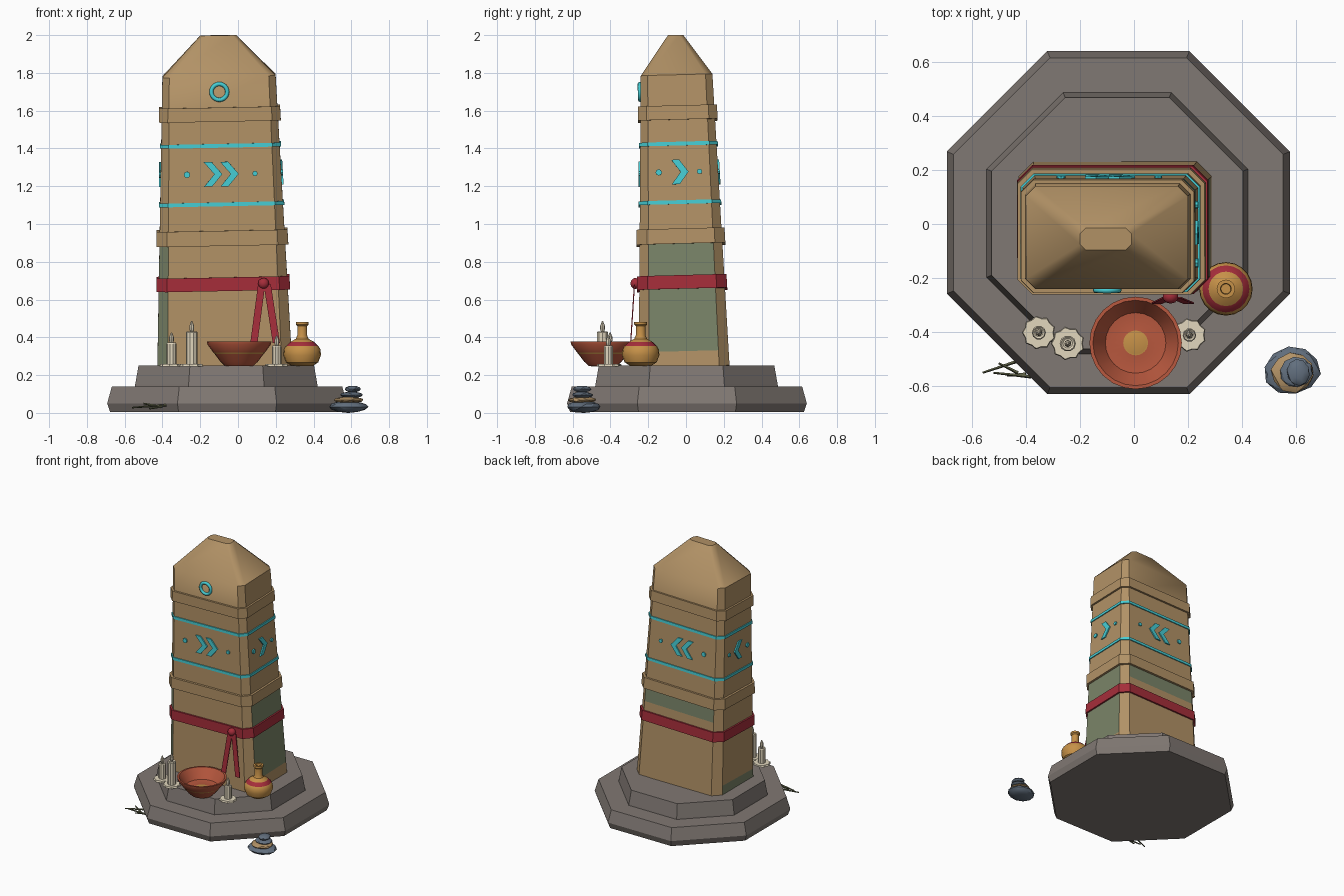
import bpy, bmesh, math, random
from mathutils import Matrix, Vector

random.seed(4)
cube = bpy.data.objects.get("Cube")
if cube:
    bpy.data.objects.remove(cube)


def material(name, r, g, b):
    lin = [(c / 255 / 12.92) if c < 11 else ((c / 255 + 0.055) / 1.055) ** 2.4 for c in (r, g, b)]
    m = bpy.data.materials.new(name)
    m.use_nodes = True
    m.diffuse_color = (*lin, 1)
    m.node_tree.nodes["Principled BSDF"].inputs["Base Color"].default_value = (*lin, 1)
    return m


SAND = material("sandstone", 178, 146, 102)
STONE = material("grey_stone", 128, 120, 115)
MOSS = material("moss_green", 122, 132, 104)
RED = material("red_cloth", 165, 45, 58)
CYAN = material("glow_cyan", 70, 205, 212)
TERRA = material("terracotta", 184, 88, 62)
CREAM = material("candle_wax", 226, 215, 190)
CLAY = material("ochre_clay", 198, 145, 72)
SLATE = material("slate_blue", 98, 111, 126)
TWIG = material("dry_twig", 92, 95, 68)


def finish(name, bm, mats, matrix=None, smooth=None):
    bmesh.ops.recalc_face_normals(bm, faces=bm.faces)
    if matrix:
        bm.transform(matrix)
    me = bpy.data.meshes.new(name)
    bm.to_mesh(me)
    bm.free()
    for m in mats:
        me.materials.append(m)
    ob = bpy.data.objects.new(name, me)
    bpy.context.collection.objects.link(ob)
    if smooth:
        bpy.ops.object.select_all(action='DESELECT')
        ob.select_set(True)
        bpy.context.view_layer.objects.active = ob
        bpy.ops.object.shade_smooth_by_angle(angle=math.radians(smooth))
    return ob


def loft(name, rings, mats, matrix=None, smooth=None, loop=False, rule=None, seg=None):
    """Skin rings of points; seg gives a material index per segment, rule one per face."""
    bm = bmesh.new()
    vs = [[bm.verts.new(p) for p in ring] for ring in rings]
    n = len(rings[0])
    for i in range(len(vs) if loop else len(vs) - 1):
        a, b = vs[i], vs[(i + 1) % len(vs)]
        for k in range(n):
            f = bm.faces.new((a[k], a[(k + 1) % n], b[(k + 1) % n], b[k]))
            f.material_index = seg[i] if seg else 0
    if not loop:
        bm.faces.new(vs[0])
        cap = bm.faces.new(vs[-1])
        cap.material_index = seg[-1] if seg else 0
    if rule:
        bmesh.ops.recalc_face_normals(bm, faces=bm.faces)
        for f in bm.faces:
            f.material_index = rule(f.normal, f.calc_center_median())
    return finish(name, bm, mats, matrix, smooth)


def circle(r, z, sides, phase=0.0, wave=0.0):
    out = []
    for k in range(sides):
        a = math.tau * k / sides + phase
        q = r * (1 + wave * (k % 2))
        out.append((q * math.cos(a), q * math.sin(a), z))
    return out


def lathe(name, profile, mats, at, sides=20, smooth=None, **kw):
    phase = kw.pop("phase", 0.0)
    rings = [circle(r, z, sides, phase) for r, z in profile]
    m = at if isinstance(at, Matrix) else Matrix.Translation(at)
    return loft(name, rings, mats, m, smooth, **kw)


# Stepped octagonal plinth
PH = math.pi / 8
lathe("plinth_lower", [(0.67, 0.005), (0.687, 0.05), (0.66, 0.14)], [STONE], (-0.058, 0.005, 0), 8, phase=PH)
lathe("plinth_upper", [(0.525, 0.13), (0.522, 0.15), (0.503, 0.25)], [STONE], (-0.062, 0.003, 0), 8, phase=PH)

# Leaning monolith
PIVOT = Matrix.Translation((-0.07, -0.01, 0.25))
LEAN = PIVOT @ Matrix.Rotation(-0.02, 4, 'Y') @ Matrix.Rotation(0.026, 4, 'X') @ Matrix.Translation((0, 0, -0.25))


def half(z):
    t = (z - 0.25) / 1.53
    return 0.357 - 0.057 * t, 0.24 - 0.05 * t


def outline(hx, hy, c, z):
    quarter = [(hx, hy - c), (hx - c, hy)]
    pts = quarter + [(-x, y) for x, y in reversed(quarter)]
    pts += [(-x, -y) for x, y in pts]
    return [(x, y, z) for x, y in pts]


def body_ring(z, grow=0.0):
    hx, hy = half(z)
    return outline(hx + grow, hy + grow, 0.055 - 0.012 * (z - 0.25) + grow * 0.5, z)


def moss_rule(n, c):
    if c.z > 0.89 or abs(n.z) > 0.9:
        return 0
    if n.x < -0.4 and n.y < -0.4:
        return 1
    if n.x > 0.9:
        return int(c.z > 0.32)
    if n.x < -0.9:
        return int(c.z < 0.32)
    return int(n.y > 0.9 and c.z > 0.79)


levels = [0.24, 0.32, 0.79, 0.89, 1.55, 1.785]
loft("monolith", [body_ring(z) for z in levels] + [outline(0.095, 0.04, 0.02, 2.0)],
     [SAND, MOSS], LEAN, 40, rule=moss_rule)

# Bands around the monolith
for name, z, h, grow, mat in (("lower_ledge", 0.93, 0.08, 0.016, SAND), ("upper_ledge", 1.585, 0.075, 0.014, SAND),
                              ("cloth_band", 0.687, 0.072, 0.012, RED),
                              ("lower_glow_line", 1.11, 0.02, 0.007, CYAN),
                              ("upper_glow_line", 1.42, 0.02, 0.007, CYAN)):
    loft(name, [body_ring(z - h / 2, grow), body_ring(z + h / 2, grow)], [mat], LEAN)


# Chevrons and dots on all four faces
def plate(name, side, shape):
    rings = []
    for depth in (-0.006, 0.009):
        ring = []
        for u, v in shape:
            z = 1.27 + v
            hx, hy = half(z)
            sign = 1 if side[0] == "+" else -1
            ring.append((sign * (hx + depth), u, z) if side[1] == "x" else (u, sign * (hy + depth), z))
        rings.append(ring)
    loft(name, rings, [CYAN], LEAN)


def chevron(u, t, d, h):
    return [(u, h), (u + t, h), (u + t + d, 0), (u + t, -h), (u, -h), (u + d, 0)]


def dot(u, r):
    return [(u + x, y) for x, y, _ in circle(r, 0, 8)]


for side, label in (("-y", "front"), ("+y", "back"), ("+x", "left"), ("-x", "right")):
    wide = side[1] == "y"
    for i, u in enumerate((-0.09, -0.003) if wide else (-0.04,)):
        plate(f"{label}_chevron_{i + 1}", side, chevron(u, 0.042, 0.055 if wide else 0.048, 0.065))
    reach = 0.18 if wide else 0.108
    plate(f"{label}_dot_a", side, dot(-reach, 0.017))
    plate(f"{label}_dot_b", side, dot(reach, 0.014))

# Ring emblem on the front
tube = [(0.042 + 0.011 * math.cos(a), 0.011 * math.sin(a)) for a in (math.tau * k / 8 for k in range(8))]
lathe("ring_emblem", tube, [CYAN],
      LEAN @ Matrix.Translation((0, -half(1.705)[1] - 0.004, 1.705)) @ Matrix.Rotation(math.pi / 2, 4, 'X'),
      24, 60, loop=True)


# Knot and hanging ribbons
def ball(name, at, scale, mat, smooth=None, rot=0.0, jitter=0.0, sub=2):
    bm = bmesh.new()
    bmesh.ops.create_icosphere(bm, subdivisions=sub, radius=1)
    for v in bm.verts:
        v.co *= 1 + random.uniform(-jitter, jitter)
    m = Matrix.Translation(at) @ Matrix.Rotation(rot, 4, 'Z') @ Matrix.Diagonal((*scale, 1))
    return finish(name, bm, [mat], m, smooth)


ball("cloth_knot", (0.135, -0.268, 0.685), (0.03, 0.027, 0.03), RED, 60)
for name, x0, x1 in (("ribbon_right", 0.125, 0.084), ("ribbon_left", 0.155, 0.203)):
    loft(name, [[(x + a * 0.019, y + b * 0.003, z) for a, b in ((-1, -1), (1, -1), (1, 1), (-1, 1))]
                for x, y, z in ((x0, -0.273, 0.68), (x1, -0.293, 0.37))], [RED])

# Offering bowl
bowl = [(0.075, 0.248), (0.1, 0.272), (0.13, 0.312), (0.137, 0.32), (0.168, 0.362), (0.171, 0.378),
        (0.158, 0.378), (0.112, 0.305), (0.046, 0.298), (0.04, 0.3)]
lathe("offering_bowl", bowl, [TERRA, CLAY], (0.006, -0.44, 0), 24, 35, seg=[0, 0, 1, 0, 0, 0, 0, 0, 1])

# Clay jar with red shoulder stripe
jar = [(0.055, 0.248), (0.085, 0.268), (0.099, 0.305), (0.097, 0.335), (0.087, 0.353), (0.064, 0.375),
       (0.034, 0.392), (0.026, 0.41), (0.026, 0.46), (0.034, 0.468), (0.034, 0.482), (0.02, 0.482), (0.018, 0.45)]
lathe("clay_jar", jar, [CLAY, RED], (0.34, -0.24, 0), 20, 35, seg=[0] * 4 + [1] + [0] * 7)

# Candles with wax pools
for i, (x, y, r, top) in enumerate(((-0.352, -0.402, 0.026, 0.372), (-0.245, -0.442, 0.03, 0.432),
                                    (0.205, -0.411, 0.025, 0.357))):
    loft(f"wax_pool_{i + 1}", [circle(0.055, 0.246, 18, 0, 0.14), circle(0.052, 0.259, 18, 0, 0.14)],
         [CREAM], Matrix.Translation((x, y, 0)))
    lathe(f"candle_{i + 1}", [(r, 0.25), (r, top - 0.006), (r * 0.85, top), (r * 0.6, top - 0.006)],
          [CREAM], (x, y, 0), 10)
    lathe(f"flame_{i + 1}", [(0.006, top - 0.01), (0.013, top + 0.012), (0.012, top + 0.03), (0.003, top + 0.054)],
          [CREAM], (x, y, 0), 8, 40)

# Stacked stones beside the plinth
for name, at, size, mat in (("stone_bottom", (0.585, -0.542, 0.032), (0.105, 0.09, 0.032), SLATE),
                            ("stone_sandy", (0.588, -0.55, 0.068), (0.08, 0.075, 0.018), SAND),
                            ("stone_upper", (0.6, -0.548, 0.095), (0.06, 0.056, 0.017), SLATE),
                            ("stone_top", (0.607, -0.55, 0.126), (0.042, 0.05, 0.018), SLATE)):
    ball(name, at, size, mat, 25, 0.15, 0.04)


# Twigs tucked against the plinth
def rod(name, a, b, r):
    a, b = Vector(a), Vector(b)
    m = Matrix.Translation(a) @ (b - a).to_track_quat('Z', 'Y').to_matrix().to_4x4()
    lathe(name, [(r, 0), (r * 0.6, (b - a).length)], [TWIG], m, 5)


for i, (a, b) in enumerate((((-0.41, -0.5, 0.04), (-0.56, -0.55, 0.028)),
                            ((-0.38, -0.565, 0.04), (-0.52, -0.55, 0.032)),
                            ((-0.43, -0.55, 0.036), (-0.5, -0.515, 0.05)),
                            ((-0.4, -0.555, 0.035), (-0.47, -0.56, 0.022)))):
    rod(f"twig_{i + 1}", a, b, 0.007)
